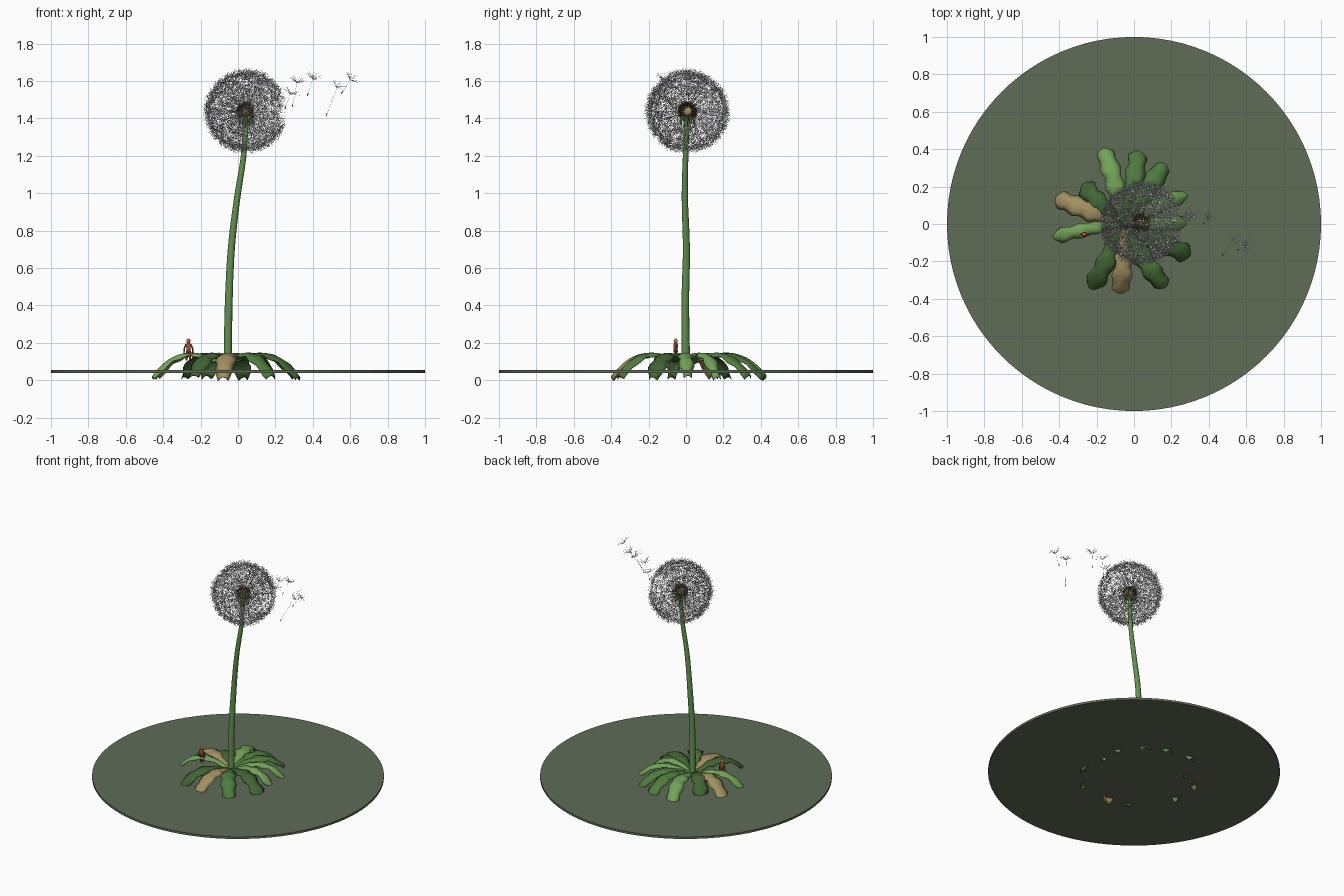
import bpy, bmesh, math, random
from mathutils import Vector, Matrix

random.seed(4)
if "Cube" in bpy.data.objects:
    bpy.data.objects.remove(bpy.data.objects["Cube"], do_unlink=True)


def material(name, r, g, b):
    m = bpy.data.materials.new(name)
    m.use_nodes = True
    m.diffuse_color = (r, g, b, 1)
    m.node_tree.nodes["Principled BSDF"].inputs["Base Color"].default_value = (r, g, b, 1)
    return m


GROUND = material("ground moss", 0.115, 0.15, 0.095)
STEM = material("stem green", 0.13, 0.28, 0.08)
LIGHT = material("leaf light green", 0.17, 0.36, 0.10)
MID = material("leaf mid green", 0.08, 0.20, 0.05)
DARK = material("leaf dark green", 0.055, 0.13, 0.035)
TAN = material("withered tan", 0.36, 0.28, 0.12)
HAIR = material("seed hair white", 0.75, 0.75, 0.78)
SEED = material("seed brown", 0.10, 0.06, 0.03)
FIGURE = material("figure rust", 0.32, 0.09, 0.05)
FACE = material("figure orange", 0.60, 0.16, 0.08)


def make(name, bm, mats, smooth=False):
    bmesh.ops.recalc_face_normals(bm, faces=bm.faces)
    me = bpy.data.meshes.new(name)
    bm.to_mesh(me)
    bm.free()
    for m in mats:
        me.materials.append(m)
    for p in me.polygons:
        p.use_smooth = smooth
    ob = bpy.data.objects.new(name, me)
    bpy.context.collection.objects.link(ob)
    return ob


def frame(d):
    return d.to_track_quat('Z', 'Y').to_matrix()


def tube(bm, points, radii, sides=3, mat=0):
    """Loft rings along a path and close both ends."""
    rings = []
    for i, (p, r) in enumerate(zip(points, radii)):
        d = points[min(i + 1, len(points) - 1)] - points[max(i - 1, 0)]
        m = frame(d)
        rings.append([bm.verts.new(p + m @ Vector((r * math.cos(a), r * math.sin(a), 0)))
                      for a in (math.tau * k / sides for k in range(sides))])
    faces = [bm.faces.new((a[k], a[(k + 1) % sides], b[(k + 1) % sides], b[k]))
             for a, b in zip(rings, rings[1:]) for k in range(sides)]
    faces += [bm.faces.new(rings[0][::-1]), bm.faces.new(rings[-1])]
    for f in faces:
        f.material_index = mat


def ball(name, centre, radius, mat, scale=(1, 1, 1)):
    bm = bmesh.new()
    bmesh.ops.create_uvsphere(bm, u_segments=16, v_segments=10, radius=radius,
                              matrix=Matrix.Translation(centre) @ Matrix.Diagonal((*scale, 1)))
    return make(name, bm, [mat], True)


# Ground disc
bm = bmesh.new()
bmesh.ops.create_cone(bm, cap_ends=True, segments=96, radius1=1, radius2=1, depth=0.016,
                      matrix=Matrix.Translation((0, 0, 0.047)))
make("ground_disc", bm, [GROUND])

# Stem: gently bending, tapering
ctrl = [Vector(p) for p in ((-0.055, 0, 0.07), (-0.05, -0.004, 0.4), (-0.036, 0.002, 0.7),
                            (-0.005, -0.006, 0.97), (0.03, -0.002, 1.2), (0.042, 0.008, 1.41))]
pts = []
for i in range(len(ctrl) - 1):
    a, b, c, d = (ctrl[max(0, min(j, len(ctrl) - 1))] for j in range(i - 1, i + 3))
    for t in (k / 6 for k in range(6)):
        pts.append(0.5 * (2 * b + (c - a) * t + (2 * a - 5 * b + 4 * c - d) * t * t
                          + (3 * b - a - 3 * c + d) * t ** 3))
pts.append(ctrl[-1])
bm = bmesh.new()
tube(bm, pts, [0.023 - 0.010 * i / (len(pts) - 1) for i in range(len(pts))], 16)
make("stem", bm, [STEM], True)


# Rosette leaves: arched blades with scalloped, ruffled edges
def leaf(name, tip, width, mat, drop):
    base = Vector((-0.06, 0, 0))
    span = Vector((*tip, 0)) - base
    side = Vector((-span.y, span.x, 0)).normalized()
    rows, bm = 28, bmesh.new()
    phase = random.uniform(0, 6)
    bend = random.uniform(-0.015, 0.015)
    grid = []
    for i in range(rows + 1):
        t = i / rows
        w = width * min(0.3 + 1.5 * t, 1, 0.55 + 3.2 * (1 - t))
        w *= 1 + 0.13 * math.sin(t * 27 + phase)
        z = 0.09 + 0.17 * t - (0.235 + drop) * t ** 3
        row = []
        for k in range(-2, 3):
            u = k / 2
            ruffle = 0.005 * u * math.sin(t * 27 + phase + u)
            p = base + span * (t - 0.03 * u * u * t) + side * (u * w + bend * math.sin(math.pi * t))
            row.append(bm.verts.new((p.x, p.y, z - 0.016 * u * u + ruffle)))
        grid.append(row)
    for a, b in zip(grid, grid[1:]):
        for k in range(4):
            bm.faces.new((a[k], a[k + 1], b[k + 1], b[k]))
    ob = make(name, bm, [mat], True)
    mod = ob.modifiers.new("thickness", 'SOLIDIFY')
    mod.thickness = 0.004
    mod.offset = 0


leaves = [((-0.17, 0.43), LIGHT), ((0.03, 0.42), MID), ((0.18, 0.34), MID), ((0.31, 0.17), LIGHT),
          ((0.30, 0.01), LIGHT), ((0.33, -0.18), DARK), ((0.18, -0.36), MID), ((-0.08, -0.40), TAN),
          ((-0.24, -0.37), DARK), ((-0.46, -0.08), LIGHT), ((-0.44, 0.15), TAN), ((-0.29, 0.23), DARK)]
for i, (tip, mat) in enumerate(leaves):
    leaf(f"leaf_{i + 1}", tip, 0.036 if i in (3, 4, 9) else 0.049, mat, 0.008 * (i % 2))


# Seed with stalk and a parachute of hairs
def seed(bm, foot, axis, stalk, spread, hairs):
    m = frame(axis)
    top = foot + axis * stalk
    tube(bm, [foot, foot + axis * 0.009, foot + axis * 0.022], [0.0008, 0.003, 0.0008], 5, 1)
    tube(bm, [foot + axis * 0.02, top], [0.0007, 0.0006], 3, 0)
    turn = random.random() * math.tau
    for h in range(hairs):
        a = turn + math.tau * h / hairs
        tilt = random.uniform(0.75, 1.35)
        d = m @ Vector((math.cos(a) * math.sin(tilt), math.sin(a) * math.sin(tilt), math.cos(tilt)))
        tube(bm, [top, top + d * spread * random.uniform(0.85, 1.1)], [0.0007, 0.0004], 3, 0)


# Seed head, with a gap on the left side where seeds have flown
HEAD = Vector((0.042, 0.008, 1.437))
ball("seed_head_core", HEAD, 0.036, TAN)
bm = bmesh.new()
count = 260
for i in range(count):
    z = 1 - 2 * (i + 0.5) / count
    r, a = math.sqrt(1 - z * z), i * math.pi * (3 - math.sqrt(5))
    d = Vector((r * math.cos(a), r * math.sin(a), z))
    d = (d + Vector([random.uniform(-0.05, 0.05) for _ in range(3)])).normalized()
    if d.x > 0.9 or d.z < -0.985:
        continue
    seed(bm, HEAD + d * 0.034, d, random.uniform(0.155, 0.168), 0.047, 22)
make("seed_head", bm, [HAIR, SEED])

# Sepals folded under the head
bm = bmesh.new()
for k in range(12):
    a = math.tau * k / 12
    out = Vector((math.cos(a), math.sin(a), 0))
    tube(bm, [HEAD + out * 0.022 - Vector((0, 0, 0.026)), HEAD + out * 0.038 - Vector((0, 0, 0.045)),
              HEAD + out * 0.034 - Vector((0, 0, 0.085))], [0.006, 0.005, 0.001], 4)
make("sepals", bm, [STEM])

# Seeds drifting away: foot and parachute centre
drift = [((0.25, 0.04, 1.45), (0.28, 0.04, 1.53)), ((0.29, 0.02, 1.46), (0.315, 0.04, 1.59)),
         ((0.37, 0.00, 1.52), (0.40, 0.03, 1.61)), ((0.47, -0.17, 1.41), (0.53, -0.09, 1.565)),
         ((0.55, -0.14, 1.53), (0.60, -0.12, 1.605))]
bm = bmesh.new()
for foot, top in drift:
    v = Vector(top) - Vector(foot)
    seed(bm, Vector(foot), v.normalized(), v.length, 0.05, 22)
make("drifting_seeds", bm, [HAIR, SEED])

# Tiny figure standing on a leaf
FX, FY = -0.265, -0.055
bm = bmesh.new()
for s in (-1, 1):
    for path, rad in (([(0.007, 0, 0.155), (0.010, 0, 0.105)], [0.007, 0.005]),
                      ([(0.012, 0, 0.193), (0.022, 0, 0.170), (0.024, 0, 0.142)], [0.005, 0.004, 0.003])):
        tube(bm, [Vector((FX + s * x, FY + y, z)) for x, y, z in path], rad, 8)
tube(bm, [Vector((FX, FY, z)) for z in (0.148, 0.17, 0.192, 0.202)], [0.012, 0.011, 0.014, 0.005], 10)
make("figure_body", bm, [FIGURE], True)
ball("figure_head", (FX, FY, 0.210), 0.011, FACE, (1, 1, 1.15))
